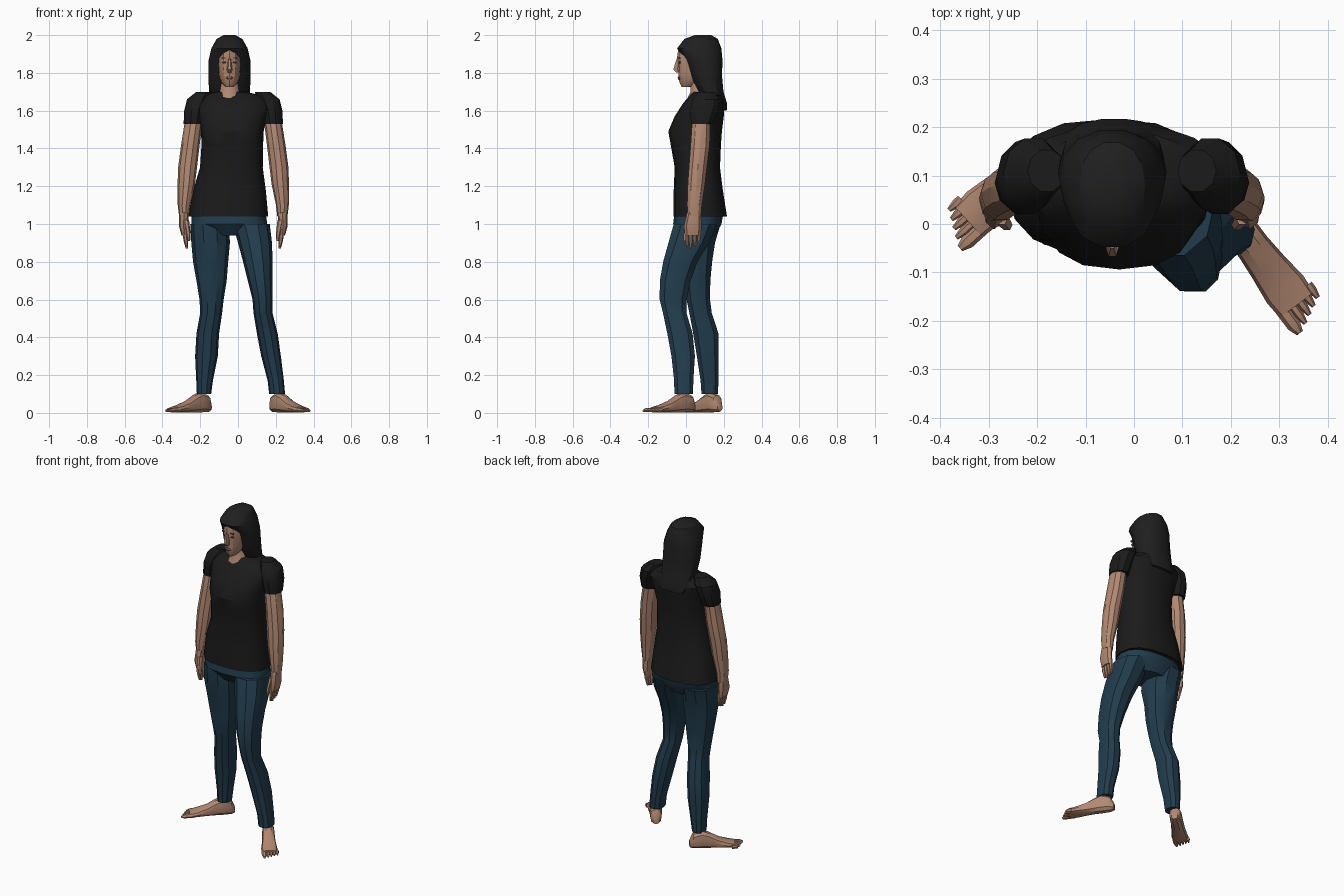
import bpy, bmesh
from math import cos, sin, pi, copysign, radians
from mathutils import Matrix, Vector

default_cube = bpy.data.objects.get("Cube")
if default_cube:
    bpy.data.objects.remove(default_cube, do_unlink=True)


def material(name, red, green, blue):
    mat = bpy.data.materials.new(name)
    mat.use_nodes = True
    colour = (red, green, blue, 1)
    mat.diffuse_color = colour
    shader = mat.node_tree.nodes["Principled BSDF"]
    shader.inputs["Base Color"].default_value = colour
    shader.inputs["Roughness"].default_value = 0.9
    return mat


skin = material("skin", 0.45, 0.25, 0.17)
shirt = material("black cotton", 0.011, 0.011, 0.011)
hair_black = material("black hair", 0.014, 0.014, 0.014)
denim = material("blue denim", 0.016, 0.046, 0.075)
lip = material("lip", 0.3, 0.13, 0.1)
brown = material("dark brown", 0.09, 0.05, 0.035)


def rounded(value, power):
    return copysign(abs(value) ** power, value)


def loft(name, stations, mat, sides=10, power=1.0, frame=None):
    """Skin elliptical rings (x, y, z, half width, half depth), in hundredths."""
    bm = bmesh.new()
    rings = []
    for x, y, z, rx, ry in stations:
        ring = []
        for i in range(sides):
            a = 2 * pi * i / sides
            point = Vector((x + rx * rounded(cos(a), power),
                            y + ry * rounded(sin(a), power), z)) / 100
            ring.append(bm.verts.new(frame @ point if frame else point))
        rings.append(ring)
    for low, high in zip(rings, rings[1:]):
        for i in range(sides):
            j = (i + 1) % sides
            bm.faces.new((low[i], low[j], high[j], high[i]))
    bm.faces.new(rings[0])
    bm.faces.new(rings[-1])
    bmesh.ops.recalc_face_normals(bm, faces=bm.faces)
    mesh = bpy.data.meshes.new(name)
    bm.to_mesh(mesh)
    bm.free()
    mesh.materials.append(mat)
    obj = bpy.data.objects.new(name, mesh)
    bpy.context.collection.objects.link(obj)
    bpy.ops.object.select_all(action="DESELECT")
    obj.select_set(True)
    bpy.context.view_layer.objects.active = obj
    bpy.ops.object.shade_smooth_by_angle(angle=radians(32))
    return obj


# T-shirt body
loft("shirt_body", [
    (-5, 7.5, 104, 21, 14.2), (-4.5, 6.5, 118, 19.2, 13),
    (-3.5, 6, 130, 16.6, 12), (-3, 5.2, 142, 16.3, 13.3),
    (-3, 4.8, 149, 16.6, 14.2), (-2.8, 7, 157, 18, 13),
    (-2.5, 9.5, 164, 20, 11), (-3, 10.5, 168, 15.5, 8.5),
    (-4, 9.5, 170, 8, 5.5)], shirt, 16, 0.82)

# Hips
loft("hips", [
    (-4.5, 6.5, 94, 10, 9), (-4.5, 6, 100, 20, 12.8),
    (-5, 7, 107, 19.5, 13)], denim, 16, 0.85)

# Trouser legs, left one stepping forward
loft("left_leg", [
    (20.7, -1.2, 10, 4.2, 5.2), (20, -1.2, 17, 4.3, 5.3),
    (17.5, -1.5, 30, 5.2, 6.5), (15.5, -3.2, 42, 5.5, 7),
    (13.2, -6, 53, 5, 6.5), (13, -6.8, 60, 5.3, 7.5),
    (11.7, -5.7, 70, 6.5, 8.5), (10.5, -3, 80, 7.8, 9.5),
    (9, 1.5, 90, 9, 11.3), (7, 5, 100, 9.8, 12)], denim, 10, 0.9)
loft("right_leg", [
    (-18, 12.5, 10, 3.8, 4.5), (-17.7, 12.5, 17, 4.4, 5),
    (-16.7, 11.5, 30, 6, 6), (-16, 10.5, 42, 6, 7),
    (-14.2, 7.7, 53, 5.8, 6.2), (-14, 6.5, 60, 6.4, 6.5),
    (-14, 6, 70, 8, 7.2), (-14.5, 6, 80, 9.3, 8.2),
    (-14.5, 5.5, 90, 10.2, 10.3), (-15, 7, 100, 10.3, 11.8)], denim, 10, 0.9)


# Bare feet, laid out from heel to toe along a heading
def foot(side, heel, toe):
    heading = (Vector(toe) - Vector(heel)).normalized()
    up = Vector((0, 0, 1))
    inward = heading.cross(up)
    if inward.x * (1 if side == "left" else -1) > 0:
        inward.negate()
    frame = Matrix((inward, up, heading)).transposed().to_4x4()
    frame.translation = Vector(heel) / 100
    loft(side + "_foot", [
        (0, 3, 0, 1.8, 2), (0, 4.8, 2, 3.2, 4.5), (0, 5.6, 7, 3.6, 5.5),
        (0, 4.8, 11, 3.6, 4.7), (0, 3.3, 16, 4, 3.2), (0, 2.2, 22, 4.7, 2),
        (0, 1.7, 26, 4.4, 1.5)], skin, 10, 0.8, frame)
    for i, name in enumerate(("big", "second", "third", "fourth", "little")):
        lateral = 3 - 1.75 * i - (0.4 if i else 0)
        width = 0.95 if i else 1.5
        end = 31 - 0.9 * i
        loft(f"{side}_{name}_toe", [
            (lateral, 1.6, 24, width, 1.3), (lateral, 1.5, end - 2, width, 1.2),
            (lateral, 1.1, end, width * 0.5, 0.6)], skin, 6, 1, frame)


foot("left", (18, 4, 0), (36.5, -20.5, 0))
foot("right", (-15, 18, 0), (-36.5, -1.5, 0))

# Sleeves, arms and hands, mirrored about the middle of the shoulders
for side, sign in (("left", 1), ("right", -1)):
    def limb(name, stations, mat, sides=10):
        placed = [(sign * x - 2.5, y, z, rx, ry) for x, y, z, rx, ry in stations]
        loft(f"{side}_{name}", placed, mat, sides)

    limb("sleeve", [
        (21, 8.5, 153, 5.3, 6), (20.3, 9.5, 160, 5.7, 7.8),
        (18.3, 10.5, 166, 6.2, 7.5), (15.5, 11, 170, 4, 4.5)], shirt)
    limb("arm", [
        (26, 4.5, 104, 2.7, 3.6), (26, 4.5, 110, 3.4, 4.1),
        (24.9, 5.5, 121, 4.6, 4.8), (24.2, 6.3, 130, 5, 5),
        (22.7, 7.5, 142, 4.9, 5.3), (21, 8, 154, 4.7, 5),
        (20, 9.5, 160, 4, 5)], skin)
    limb("palm", [
        (25.8, 3.6, 94, 1.6, 4.2), (26.4, 3.6, 99, 2.4, 4.7),
        (26, 4.2, 106, 2.6, 3.7)], skin, 8)
    for i, name in enumerate(("index", "middle", "ring", "little")):
        y = 0.4 + 2.15 * i
        tip = 87 + 0.7 * abs(i - 1)
        limb(name + "_finger", [
            (24.6, y * 0.9 + 0.3, tip, 0.6, 0.6), (25.2, y, tip + 4, 1.1, 1),
            (25.8, y, 97, 1.3, 1.1)], skin, 6)
    limb("thumb", [
        (23.4, -0.6, 91, 0.6, 0.7), (23.8, -0.2, 95, 1.2, 1.2),
        (25, 1.5, 102, 1.6, 1.8)], skin, 6)

# Neck and head
loft("neck", [
    (-4.5, 6.5, 162, 8, 6), (-4.5, 6.5, 167, 7, 5.6),
    (-4.5, 7.5, 170, 5.3, 5), (-4.5, 7, 178, 5, 5)], skin, 12)
loft("head", [
    (-4.5, 0.3, 172.5, 2, 2.5), (-4.5, 2.5, 175, 4.3, 6),
    (-4.5, 4, 179, 5.8, 8), (-4.5, 5, 184, 6.4, 9),
    (-4.5, 5, 188, 6.5, 9.8), (-4.5, 6, 193, 5.6, 10),
    (-4.5, 7, 196, 3, 5)], skin, 12)
loft("nose", [
    (-4.5, -4, 180.3, 1.1, 1.6), (-4.5, -4.4, 181.8, 1.5, 2.7),
    (-4.5, -4.2, 187.5, 0.7, 0.9)], skin, 6)
loft("lips", [
    (-4.5, -3.5, 176.3, 1, 0.5), (-4.5, -3.6, 177.3, 2, 0.8),
    (-4.5, -3.6, 178.2, 1, 0.6)], lip, 8)
for side, sign in (("left", 1), ("right", -1)):
    x = sign * 2.7 - 4.5
    loft(side + "_eye", [
        (x, -3.2, 184.9, 0.7, 0.4), (x, -3.2, 185.5, 1.2, 0.6),
        (x, -3.2, 186, 0.7, 0.4)], brown, 8)
    loft(side + "_eyebrow", [
        (x, -3.4, 187.6, 1.6, 0.8), (x, -3.4, 188.2, 1.5, 0.8)], brown, 8)

# Long hair falling behind the shoulders
loft("hair", [
    (-4, 20, 160, 8, 1.6), (-4.2, 16.8, 164, 10, 5),
    (-4.5, 13, 170, 10.8, 7), (-4.5, 10.7, 178, 11.2, 8.6),
    (-4.5, 9.3, 187, 11, 10.2), (-4.5, 7, 193, 9.6, 12),
    (-4.5, 8, 198, 6.8, 9), (-4.5, 9, 200, 3, 4.5)], hair_black, 14, 0.9)
